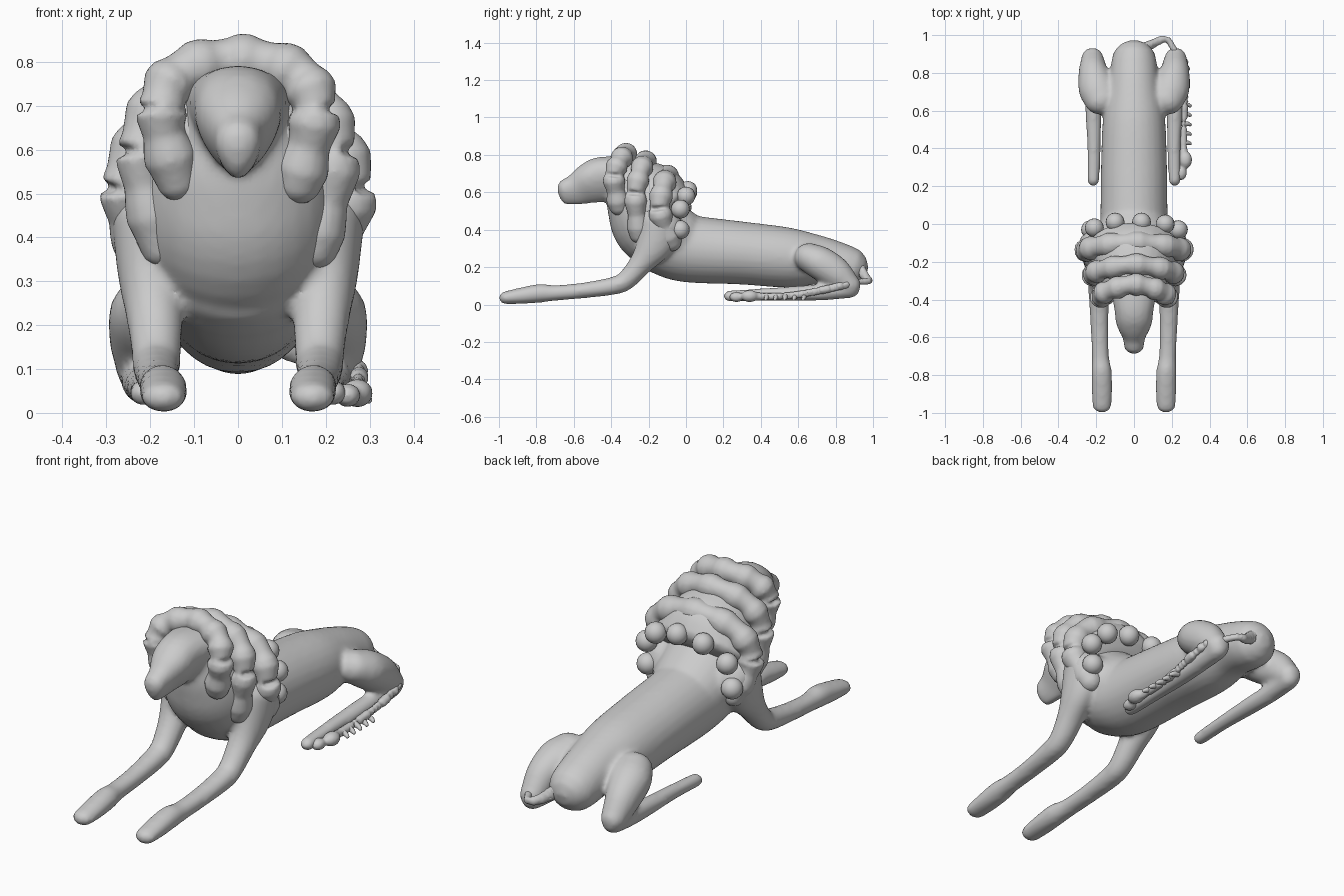
import bpy, bmesh, math
from mathutils import Vector, Matrix

cube = bpy.data.objects.get("Cube")
if cube:
    bpy.data.objects.remove(cube)

stone = bpy.data.materials.new("stone grey")
stone.use_nodes = True
GREY = (0.6, 0.6, 0.6, 1)
stone.diffuse_color = GREY
stone.node_tree.nodes["Principled BSDF"].inputs["Base Color"].default_value = GREY
X, Y, Z = Vector((1, 0, 0)), Vector((0, 1, 0)), Vector((0, 0, 1))


def spline(keys, steps=6):
    """Catmull-Rom curve through keys of any dimension."""
    keys = [Vector(k) for k in keys]
    ext = [2 * keys[0] - keys[1]] + keys + [2 * keys[-1] - keys[-2]]
    out = []
    for a, b, c, d in zip(ext, ext[1:], ext[2:], ext[3:]):
        for i in range(steps):
            t = i / steps
            out.append(b + (c - a) * (t / 2) + (2 * a - 5 * b + 4 * c - d) * (t * t / 2)
                       + (3 * b - a - 3 * c + d) * (t ** 3 / 2))
    return out + [keys[-1]]


def tube(bm, keys, ref=X, cap=1.0, taper=0.0, sides=20, side=1, bumps=0):
    """Closed round-ended loft; each key is x, y, z, half width, half height."""
    path = spline([(*k, k[-1]) if len(k) == 4 else k for k in keys])
    pos = [Vector(p[:3]) for p in path]
    n = len(path)
    rings = []
    for i, p in enumerate(path):
        tan = (pos[min(i + 1, n - 1)] - pos[max(i - 1, 0)]).normalized()
        swell = 1 + 0.13 * math.sin(bumps * math.tau * i / n)
        rings.append((pos[i], tan, p[3] * swell, p[4] * swell))
    angles = [math.radians(a) for a in (25, 50, 75)]

    def rounded(ring, sign):
        c, t, w, h = ring
        return [(c + t * sign * cap * min(w, h) * math.sin(a), t,
                 w * math.cos(a), h * math.cos(a)) for a in angles]
    rings = rounded(rings[0], -1)[::-1] + rings + rounded(rings[-1], 1)
    loops = []
    for c, t, w, h in rings:
        u = (ref - t * ref.dot(t)).normalized()
        v = t.cross(u)
        if v.z < 0:
            v = -v
        loop = []
        for k in range(sides):
            a = math.tau * k / sides
            q = c + u * w * math.cos(a) * (1 + taper * math.sin(a)) + v * h * math.sin(a)
            loop.append(bm.verts.new((q.x * side, q.y, q.z)))
        loops.append(loop)
    faces = [bm.faces.new(loops[0]), bm.faces.new(loops[-1])]
    for a, b in zip(loops, loops[1:]):
        for k in range(sides):
            j = (k + 1) % sides
            faces.append(bm.faces.new((a[k], a[j], b[j], b[k])))
    bmesh.ops.recalc_face_normals(bm, faces=faces)


def ball(bm, at, r, scale=(1, 1, 1)):
    bmesh.ops.create_uvsphere(bm, u_segments=16, v_segments=10, radius=r,
                              matrix=Matrix.Translation(at) @ Matrix.Diagonal((*scale, 1)))


def finish(bm, name, voxel=0, smooth=0):
    mesh = bpy.data.meshes.new(name)
    bm.to_mesh(mesh)
    bm.free()
    obj = bpy.data.objects.new(name, mesh)
    bpy.context.collection.objects.link(obj)
    mesh.materials.append(stone)
    mesh.shade_smooth()
    if voxel:
        mod = obj.modifiers.new("blend", 'REMESH')
        mod.mode, mod.voxel_size, mod.use_smooth_shade = 'VOXEL', voxel, True
        soft = obj.modifiers.new("soften", 'SMOOTH')
        soft.factor, soft.iterations = 0.5, smooth
    return obj


# body: torso, chest, head and legs blended into one skin
bm = bmesh.new()
tube(bm, [(0, .86, .20, .12, .115), (0, .72, .235, .135, .13), (0, .55, .25, .165, .16),
          (0, .3, .275, .175, .168), (0, 0, .30, .18, .18), (0, -.15, .34, .2, .17)], sides=28)
tube(bm, [(0, -.02, .33, .19, .17), (0, -.18, .41, .22, .2),
          (0, -.26, .54, .21, .17), (0, -.31, .66, .16, .12)], cap=.5, sides=28)
tube(bm, [(0, -.33, .68, .12, .11), (0, -.45, .668, .1, .122), (0, -.52, .645, .09, .11),
          (0, -.59, .615, .06, .085), (0, -.645, .6, .05, .07)], taper=.3, cap=.8)
for s in (1, -1):
    # front leg
    tube(bm, [(.17, -.965, .036, .05, .035), (.17, -.88, .047, .055, .044),
              (.172, -.78, .06, .054, .05), (.178, -.7, .062, .046, .042),
              (.182, -.55, .075, .048, .042), (.186, -.39, .1, .054, .048),
              (.186, -.32, .13, .056, .053), (.19, -.24, .22, .065, .065),
              (.2, -.17, .32, .075, .1), (.19, -.13, .42, .1, .12)], side=s)
    # haunch and lower hind leg
    tube(bm, [(.17, .66, .25, .095, .08), (.195, .72, .22, .1, .09), (.215, .8, .17, .08, .085),
              (.22, .875, .105, .06, .06)], side=s)
    tube(bm, [(.22, .88, .085, .05, .05), (.22, .75, .068, .045, .045), (.215, .6, .06, .043, .04),
              (.212, .4, .053, .036, .033), (.215, .23, .045, .033, .03)], side=s)
finish(bm, "body", .012, 8)

# mane base filling the space under the rolls
bm = bmesh.new()
tube(bm, [(0, -.37, .66, .14, .1), (0, -.3, .64, .18, .15), (0, -.2, .57, .22, .2),
          (0, -.13, .5, .25, .19)], cap=.25, sides=28)
finish(bm, "mane_base", .012, 4)


def mane_roll(name, half, top, waist, low, ys, r):
    """Lumpy arch over the neck; ys are the depths at crown, side and end."""
    arch = []
    for x, z, y in ((.8, low, ys[2]), (1, waist, ys[1]), (.78, waist + .72 * (top - waist),
                    (ys[0] + ys[1]) / 2)):
        arch.append((half * x, y, z, r))
    mirrored = [(-x, y, z, q) for x, y, z, q in arch[::-1]]
    bm = bmesh.new()
    tube(bm, arch + [(0, ys[0], top, r)] + mirrored, ref=Y, bumps=9)
    finish(bm, name, .01, 3)


mane_roll("mane_roll_front", .175, .805, .68, .53, (-.32, -.385, -.36), .055)
mane_roll("mane_roll_middle", .22, .765, .58, .38, (-.215, -.27, -.25), .055)
mane_roll("mane_roll_back", .255, .685, .5, .34, (-.1, -.14, -.08), .058)

# round curls behind the mane
for i, at in enumerate([(-.1, .01, .6), (.04, .01, .61), (.165, .0, .58),
                        (-.21, -.02, .52), (.235, -.03, .51), (-.23, -.03, .4), (.23, -.03, .4)]):
    bm = bmesh.new()
    ball(bm, at, .05)
    finish(bm, f"mane_curl_{i + 1}")

# tail wrapping round the left flank, with a knobbed tip
bm = bmesh.new()
tube(bm, [(.05, .93, .19, .035), (.12, .965, .14, .025), (.175, .978, .125, .018),
          (.22, .91, .12, .018), (.27, .85, .105, .022), (.275, .72, .075, .022),
          (.265, .58, .05, .02), (.262, .44, .042, .02), (.265, .34, .045, .026)], ref=Z, sides=12)
ball(bm, (.272, .34, .045), .036, (1, 1.3, .9))
ball(bm, (.25, .27, .04), .03, (1, 1.3, .9))
finish(bm, "tail", .008, 3)

# small tufts along the tail
for i in range(5):
    bm = bmesh.new()
    y = .43 + .05 * i
    tube(bm, [(.262, y, .045, .016), (.285, y, .036, .012), (.297, y - .004, .03, .009)],
         ref=Y, sides=10)
    finish(bm, f"tail_tuft_{i + 1}")
